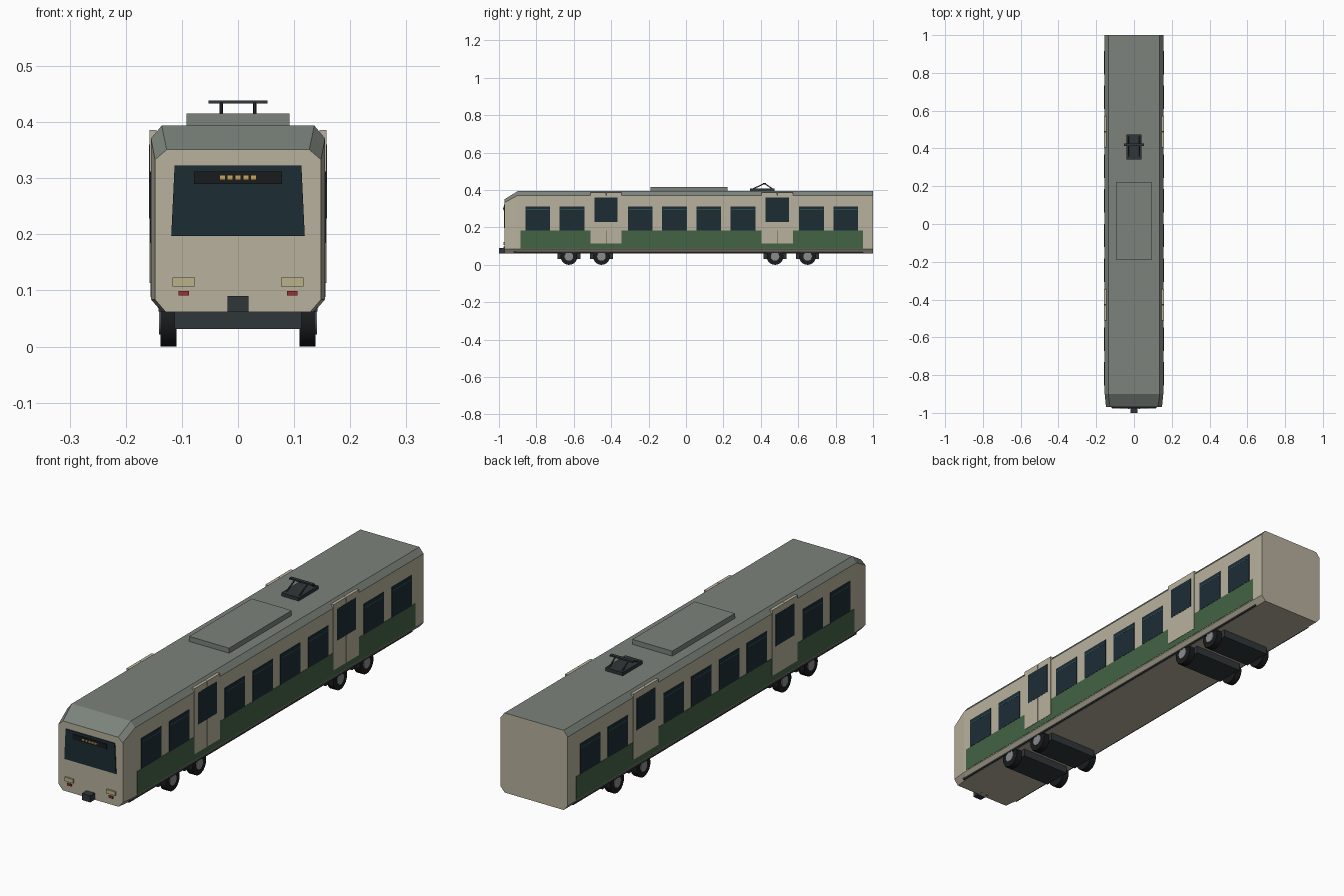
import bpy, bmesh
from math import pi
from mathutils import Vector

if "Cube" in bpy.data.objects:
    bpy.data.objects.remove(bpy.data.objects["Cube"])


def mat(name, r, g, b):
    m = bpy.data.materials.new(name)
    m.diffuse_color = (r, g, b, 1)
    m.use_nodes = True
    m.node_tree.nodes["Principled BSDF"].inputs["Base Color"].default_value = m.diffuse_color
    return m


CREAM = mat("cream", .48, .44, .34)
ROOF = mat("roof_grey", .20, .225, .20)
GREEN = mat("green", .055, .125, .06)
GLASS = mat("glass", .012, .026, .036)
GLINT = mat("glass_trim", .025, .08, .10)
DARK = mat("dark_grey", .03, .038, .042)
BLACK = mat("black", .010, .011, .012)
STEEL = mat("steel", .25, .26, .27)
LAMP = mat("lamp", .50, .45, .25)
RED = mat("red", .35, .03, .03)
AMBER = mat("amber", .60, .38, .10)


def finish(name, bm, *mats):
    bmesh.ops.recalc_face_normals(bm, faces=bm.faces)
    me = bpy.data.meshes.new(name)
    bm.to_mesh(me)
    bm.free()
    for m in mats:
        me.materials.append(m)
    ob = bpy.data.objects.new(name, me)
    bpy.context.collection.objects.link(ob)
    return ob


def box(name, x, y, z, m):
    """Box from (min, max) ranges on each axis."""
    bm = bmesh.new()
    bmesh.ops.create_cube(bm, size=1)
    for v in bm.verts:
        v.co = [r[0] + (c + .5) * (r[1] - r[0]) for r, c in zip((x, y, z), v.co)]
    return finish(name, bm, m)


def side_box(name, s, x, y, z, m):
    """Box on side s (-1 left, 1 right), x measured outward."""
    return box(name, sorted((s * x[0], s * x[1])), y, z, m)


def disc(name, x0, x1, y, z, r, m, sides=20):
    """Cylinder lying along x."""
    bpy.ops.mesh.primitive_cylinder_add(vertices=sides, radius=r, depth=abs(x1 - x0),
                                        location=((x0 + x1) / 2, y, z), rotation=(0, pi / 2, 0))
    ob = bpy.context.object
    ob.name = name
    ob.data.materials.append(m)
    bpy.ops.object.shade_smooth_by_angle()


def rod(name, a, b, r, m):
    a, b = Vector(a), Vector(b)
    bpy.ops.mesh.primitive_cylinder_add(vertices=8, radius=r, depth=(b - a).length, location=(a + b) / 2)
    ob = bpy.context.object
    ob.name = name
    ob.rotation_euler = (b - a).to_track_quat('Z', 'Y').to_euler()
    ob.data.materials.append(m)


# Car body: chamfered section, tapered at the cab end, grey roof faces
full = [(.136, .062), (.155, .084), (.155, .371), (.136, .394)]
nose = [(.129, .062), (.148, .084), (.148, .333), (.127, .351)]
bm = bmesh.new()
rings = []
for y, half in ((-.97, nose), (-.90, full), (1.0, full)):
    pts = half + [(-x, z) for x, z in reversed(half)]
    rings.append([bm.verts.new((x, y, z)) for x, z in pts])
for a, b in zip(rings, rings[1:]):
    for i in range(8):
        j = (i + 1) % 8
        bm.faces.new((a[i], a[j], b[j], b[i]))
bm.faces.new(rings[0])
bm.faces.new(rings[-1])
bm.normal_update()
bmesh.ops.recalc_face_normals(bm, faces=bm.faces)
for f in bm.faces:
    if f.normal.z > .1 and f.calc_center_median().z > .3:
        f.material_index = 1
finish("car_body", bm, CREAM, ROOF)

# Sides: band, skirt, windows, doors
for s in (-1, 1):
    side_box("green_band", s, (.15, .1562), (-.885, .945), (.088, .185), GREEN)
    side_box("side_skirt", s, (.125, .142), (-.92, .945), (.063, .082), DARK)
    for i in range(8 + 2):
        y = -.793 + .183 * i
        if i in (2, 7):
            for lo, hi in ((y - .083, y - .0008), (y + .0008, y + .083)):
                side_box("door_leaf", s, (.145, .1575), (lo, hi), (.113, .386), CREAM)
            side_box("door_window", s, (.15, .1582), (y - .062, y + .062), (.228, .36), GLASS)
        else:
            side_box("side_window", s, (.15, .1572), (y - .066, y + .066), (.185, .312), GLASS)
            side_box("window_trim", s, (.15, .1578), (y - .062, y + .062), (.293, .298), GLINT)

# Windscreen: trapezoid slab
screen = box("windscreen", (-.119, .119), (-.974, -.965), (.197, .323), GLASS)
for v in screen.data.vertices:
    if v.co.z > .3:
        v.co.x *= .113 / .119

# Cab front details
box("destination_panel", (-.078, .078), (-.977, -.97), (.29, .312), BLACK)
for i in range(-2, 3):
    box("display_light", (.014 * i - .0045, .014 * i + .0045), (-.979, -.97), (.298, .305), AMBER)
for s in (-1, 1):
    side_box("headlight", s, (.0765, .1165), (-.977, -.965), (.107, .123), LAMP)
    side_box("tail_light", s, (.087, .106), (-.976, -.965), (.091, .099), RED)
box("coupler", (-.019, .019), (-1.0, -.95), (.062, .09), DARK)

# Running gear: axle boxes, wheels, hubs
for y in (-.626, -.452, .476, .65):
    box("axle_frame", (-.113, .113), (y - .061, y + .061), (.031, .07), DARK)
    for s in (-1, 1):
        disc("wheel", s * .110, s * .138, y, .045, .045, BLACK)
        disc("wheel_hub", s * .130, s * .141, y, .045, .023, STEEL)

# Roof equipment and pantograph
box("roof_unit", (-.092, .092), (-.19, .222), (.39, .415), ROOF)
box("pantograph_base", (-.04, .04), (.342, .474), (.39, .408), DARK)
for s in (-1, 1):
    x = s * .03
    rod("pantograph_arm", (x, .355, .405), (x, .42, .435), .003, DARK)
    rod("pantograph_arm", (x, .465, .405), (x, .42, .435), .003, DARK)
box("contact_bar", (-.053, .053), (.413, .427), (.433, .439), DARK)
